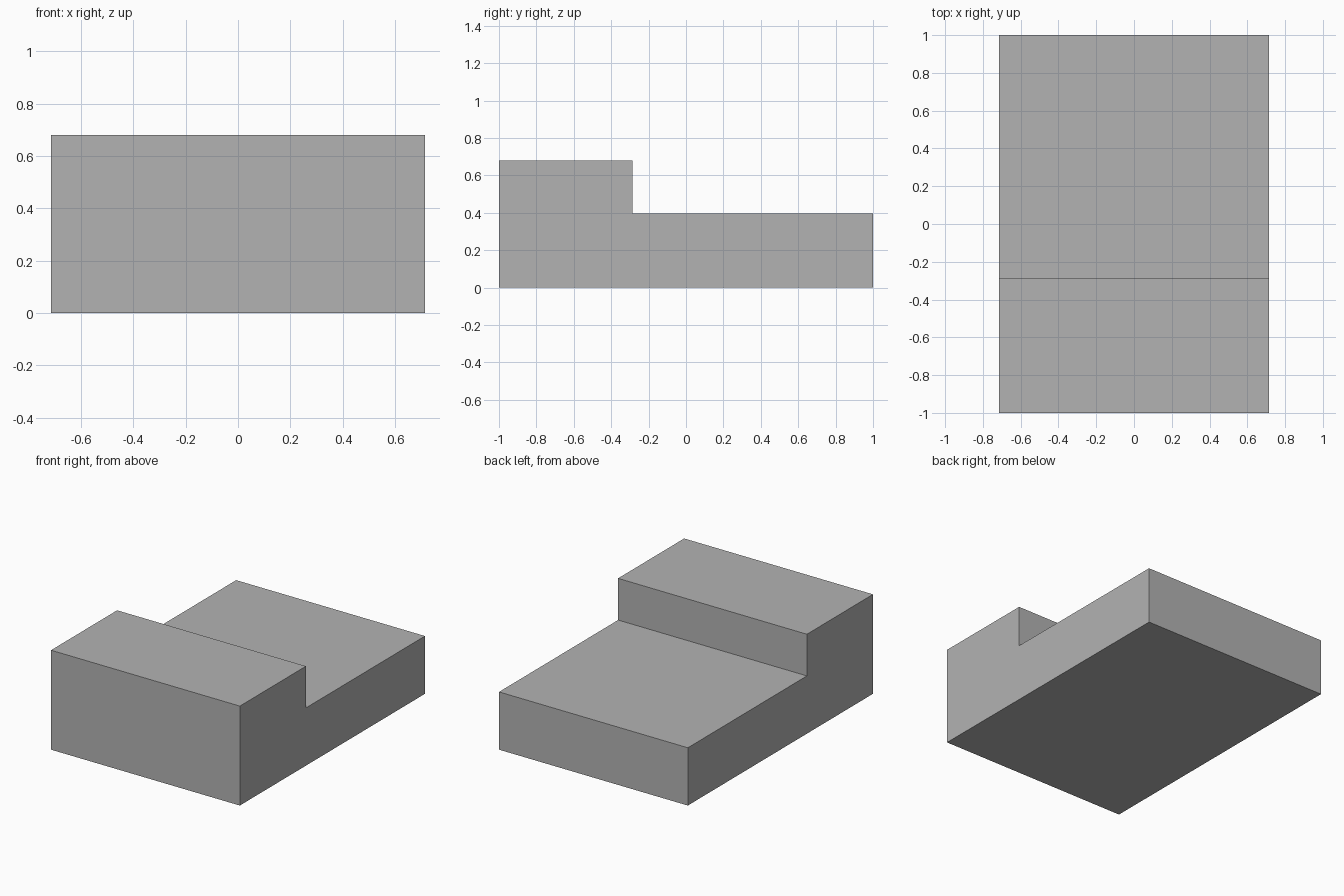
import bpy, bmesh

if "Cube" in bpy.data.objects:
    bpy.data.objects.remove(bpy.data.objects["Cube"])

# Single flat grey
grey = bpy.data.materials.new("plain_grey")
grey.diffuse_color = (0.45, 0.45, 0.45, 1)
grey.use_nodes = True
grey.node_tree.nodes["Principled BSDF"].inputs["Base Color"].default_value = grey.diffuse_color

HALF_WIDTH = 0.714
# Side profile (y, z): tall step at the front, low deck behind
profile = [(-1, 0), (1, 0), (1, 0.395), (-0.286, 0.395), (-0.286, 0.68), (-1, 0.68)]

# Stepped block: profile extruded across the width
bm = bmesh.new()
face = bm.faces.new([bm.verts.new((-HALF_WIDTH, y, z)) for y, z in profile])
side = bmesh.ops.extrude_face_region(bm, geom=[face])["geom"]
bmesh.ops.translate(bm, vec=(2 * HALF_WIDTH, 0, 0),
                    verts=[v for v in side if isinstance(v, bmesh.types.BMVert)])
bmesh.ops.recalc_face_normals(bm, faces=bm.faces)

mesh = bpy.data.meshes.new("stepped_block")
bm.to_mesh(mesh)
bm.free()
mesh.materials.append(grey)
block = bpy.data.objects.new("stepped_block", mesh)
bpy.context.collection.objects.link(block)
